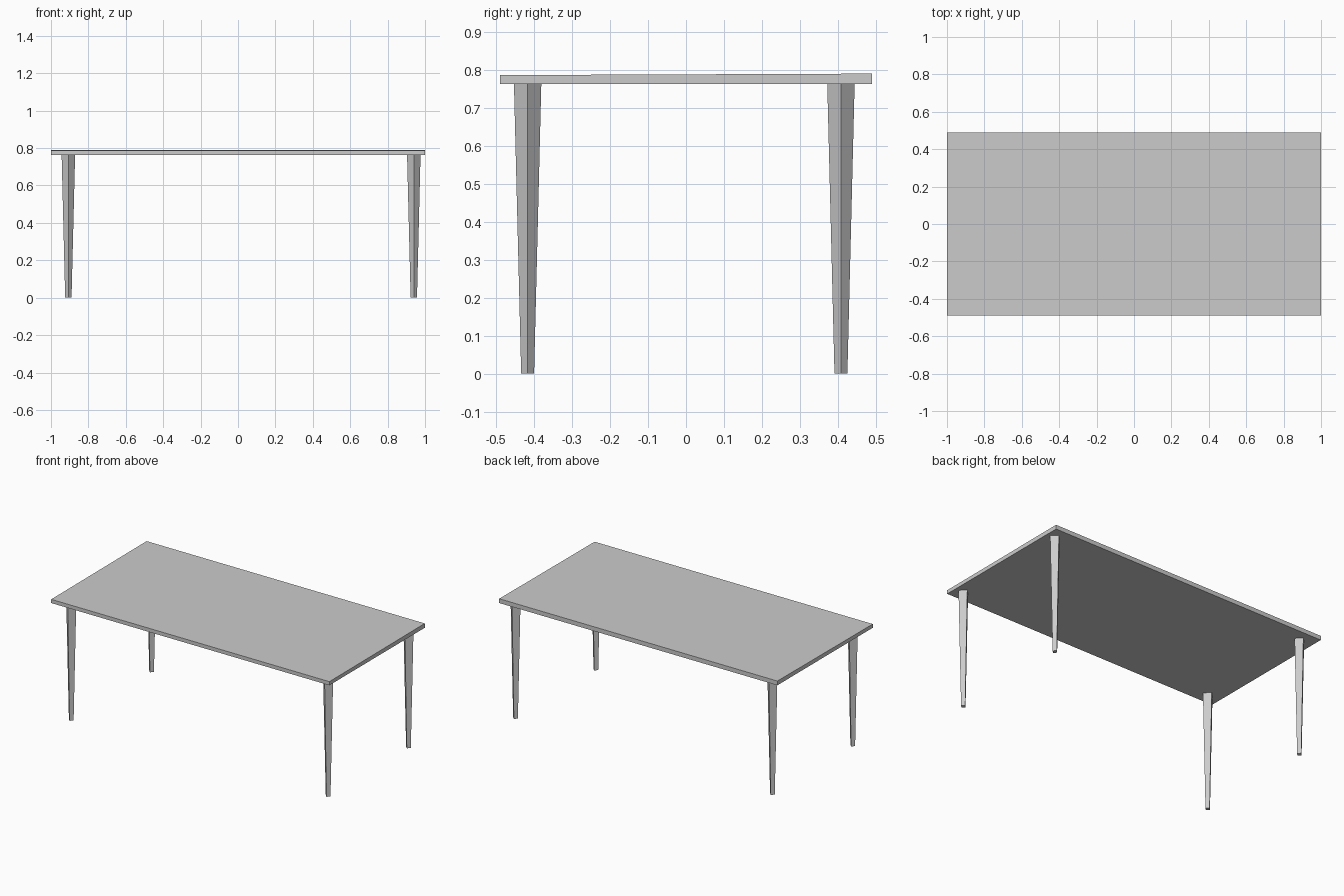
import bpy, bmesh
from math import pi
from mathutils import Matrix

cube = bpy.data.objects.get("Cube")
if cube:
    bpy.data.objects.remove(cube, do_unlink=True)

grey = bpy.data.materials.new("plain grey")
grey.use_nodes = True
grey.diffuse_color = (0.6, 0.6, 0.6, 1)
grey.node_tree.nodes["Principled BSDF"].inputs["Base Color"].default_value = (0.6, 0.6, 0.6, 1)

UNDERSIDE = 0.762


def add_object(name, bm):
    mesh = bpy.data.meshes.new(name)
    bm.to_mesh(mesh)
    bm.free()
    mesh.materials.append(grey)
    obj = bpy.data.objects.new(name, mesh)
    bpy.context.collection.objects.link(obj)
    return obj


# Tabletop: thin slab, very slightly thicker toward the back
bm = bmesh.new()
bmesh.ops.create_cube(bm, size=1)
for v in bm.verts:
    top = v.co.z > 0
    v.co.x *= 2
    v.co.y *= 0.98
    v.co.z = UNDERSIDE + (0.026 + 0.004 * v.co.y if top else 0)
add_object("tabletop", bm)

# Legs: four-sided tapers turned so that a corner faces forward
for side, x in (("right", -0.907), ("left", 0.94)):
    for end, y in (("front", -0.417), ("back", 0.408)):
        bm = bmesh.new()
        place = Matrix.Translation((x, y, UNDERSIDE / 2))
        bmesh.ops.create_cone(bm, cap_ends=True, segments=4, radius1=0.017,
                              radius2=0.036, depth=UNDERSIDE, matrix=place)
        # Corners must lie on the x and y axes of the leg
        corner = max(bm.verts, key=lambda v: abs(v.co.x - x))
        if abs(corner.co.x - x) < 0.03:
            bmesh.ops.rotate(bm, verts=bm.verts, cent=(x, y, 0),
                             matrix=Matrix.Rotation(pi / 4, 3, "Z"))
        add_object(f"{end}_{side}_leg", bm)
